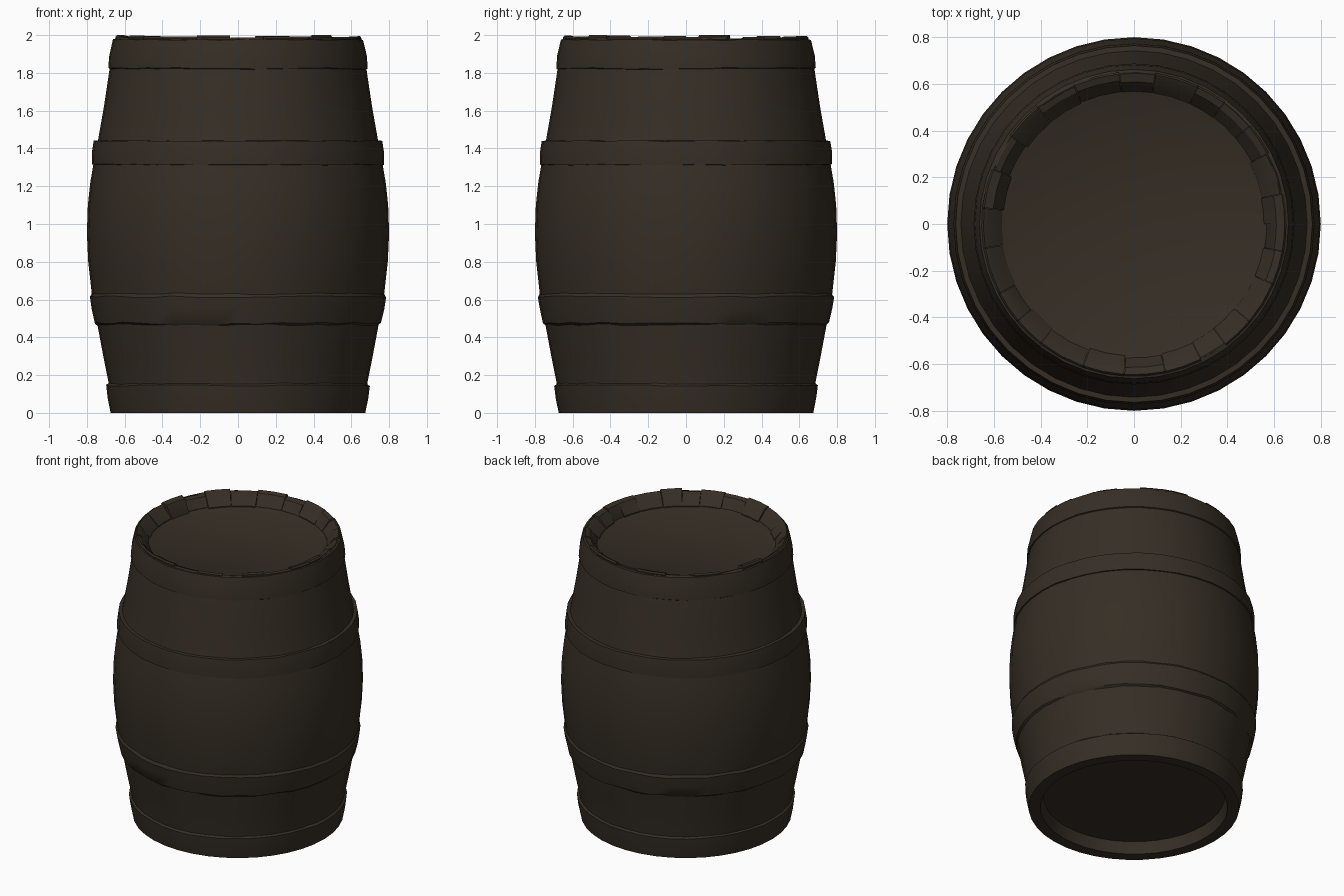
import bpy, bmesh, math, random

if "Cube" in bpy.data.objects:
    bpy.data.objects.remove(bpy.data.objects["Cube"])

random.seed(4)
SIDES = 40


def material(name, rgb):
    m = bpy.data.materials.new(name)
    m.diffuse_color = (*rgb, 1)
    m.use_nodes = True
    m.node_tree.nodes["Principled BSDF"].inputs["Base Color"].default_value = m.diffuse_color
    return m


wood = material("dark_brown", (0.036, 0.027, 0.018))


def finish(bm, name, mat, angle):
    bmesh.ops.remove_doubles(bm, verts=bm.verts, dist=1e-5)
    bmesh.ops.recalc_face_normals(bm, faces=bm.faces)
    me = bpy.data.meshes.new(name)
    bm.to_mesh(me)
    bm.free()
    ob = bpy.data.objects.new(name, me)
    me.materials.append(mat)
    bpy.context.collection.objects.link(ob)
    bpy.ops.object.select_all(action='DESELECT')
    bpy.context.view_layer.objects.active = ob
    ob.select_set(True)
    bpy.ops.object.shade_smooth_by_angle(angle=math.radians(angle))
    return ob


def revolve(name, profile, mat, closed=False, wobble=0.0):
    """Turn a (radius, height) profile around z; wobble dents the edges."""
    bm = bmesh.new()
    rings = []
    for i in range(SIDES):
        a = math.tau * i / SIDES
        ring = []
        for r, z in profile:
            dz = random.uniform(-wobble, wobble) if z > 0.01 else 0
            ring.append(bm.verts.new((r * math.cos(a), r * math.sin(a), z + dz)))
        rings.append(ring)
    n = len(profile)
    for i in range(SIDES):
        a, b = rings[i], rings[(i + 1) % SIDES]
        for j in range(n if closed else n - 1):
            k = (j + 1) % n
            bm.faces.new((a[j], b[j], b[k], a[k]))
    return finish(bm, name, mat, 35)


# Bulging body with a recessed bottom and lid
revolve("barrel_body", [
    (0, 0.08), (0.58, 0.08), (0.60, 0), (0.665, 0), (0.685, 0.16),
    (0.715, 0.31), (0.745, 0.47), (0.773, 0.62), (0.793, 0.8), (0.80, 0.95),
    (0.795, 1.1), (0.782, 1.22), (0.765, 1.32), (0.74, 1.45), (0.71, 1.62),
    (0.68, 1.82), (0.65, 1.955), (0.565, 1.905), (0, 1.915)], wood)

# Hoops: soft and worn at the bottom, crisp at the top
revolve("bottom_hoop", [(0.65, 0), (0.674, 0), (0.69, 0.08), (0.698, 0.145),
                        (0.67, 0.165)], wood, True, 0.004)
revolve("lower_hoop", [(0.735, 0.46), (0.757, 0.475), (0.774, 0.55),
                       (0.784, 0.615), (0.765, 0.645)], wood, True, 0.006)
revolve("upper_hoop", [(0.75, 1.31), (0.774, 1.315), (0.773, 1.38),
                       (0.764, 1.44), (0.73, 1.442)], wood, True, 0.003)
revolve("top_hoop", [(0.665, 1.815), (0.687, 1.825), (0.682, 1.89),
                     (0.662, 1.975), (0.64, 1.98)], wood, True, 0.004)

# Uneven stave ends around the lid, each with a bevelled inner face
bm = bmesh.new()
angles, a = [], 0.0
while a < math.tau - 0.15:
    angles.append(a)
    a += random.uniform(0.19, 0.32)
angles.append(math.tau)
for a0, a1 in zip(angles, angles[1:]):
    top = 1.99 + random.uniform(-0.012, 0.01)
    inner = random.uniform(0.605, 0.63)
    foot = random.uniform(0.555, 0.575)
    section = [(0.65, 1.93), (0.653, top - 0.01), (0.645, top),
               (inner, top - 0.01), (foot, 1.912), (foot, 1.89)]
    rings = []
    for t in (0.008, 0.5, 0.992):
        ang = a0 + (a1 - a0) * t
        rings.append([bm.verts.new((r * math.cos(ang), r * math.sin(ang), z))
                      for r, z in section])
    for p, q in zip(rings, rings[1:]):
        for j in range(len(section)):
            k = (j + 1) % len(section)
            bm.faces.new((p[j], q[j], q[k], p[k]))
    bm.faces.new(rings[0])
    bm.faces.new(rings[-1])
finish(bm, "rim_staves", wood, 30)
